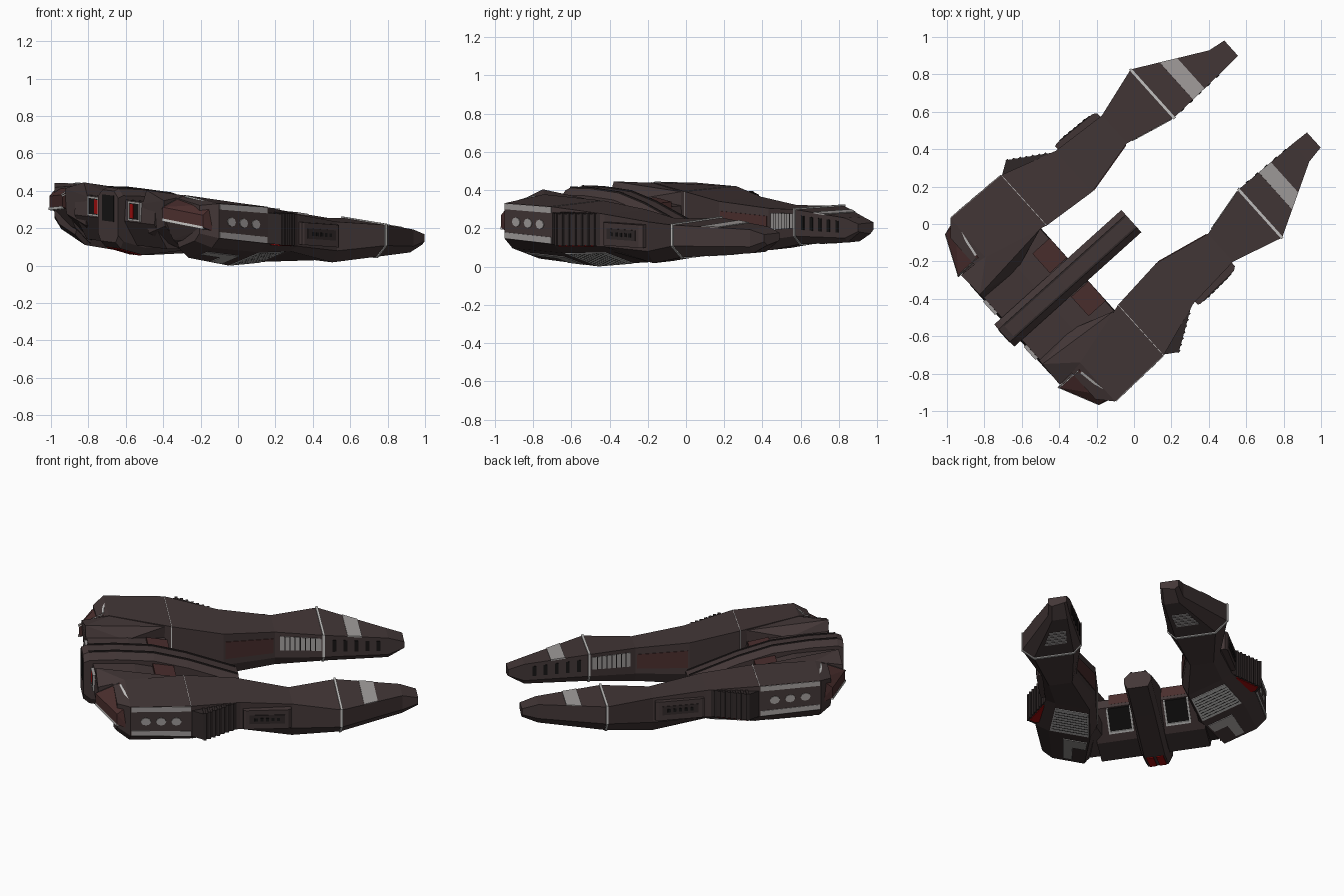
import bpy, bmesh, math
from mathutils import Vector

if "Cube" in bpy.data.objects:
    bpy.data.objects.remove(bpy.data.objects["Cube"])

A = math.radians(42)                       # heading of the hull in plan
C, S = math.cos(A), math.sin(A)

def mat(name, r, g, b):
    m = bpy.data.materials.new(name)
    m.diffuse_color = (r, g, b, 1)
    m.use_nodes = True
    m.node_tree.nodes["Principled BSDF"].inputs["Base Color"].default_value = m.diffuse_color
    return m

BROWN = mat("hull brown", .056, .038, .038)
DARK = mat("dark brown", .030, .022, .022)
RUST = mat("rust brown", .068, .027, .026)
GREY = mat("marking grey", .36, .34, .335)
LIGHT = mat("trim light grey", .56, .55, .54)
RED = mat("glow red", .33, .004, .004)
BLACK = mat("vent black", .008, .007, .007)

def place(p):
    """Local (forward, left, height) -> world, with heading, slight roll and pitch."""
    u, w, h = p
    v = w + .021
    return Vector((u * C - v * S, u * S + v * C, h + .083 * w - .055 * u))

def add_hull(bm, pts):
    t = bmesh.new()
    for p in pts:
        t.verts.new(p)
    r = bmesh.ops.convex_hull(t, input=t.verts[:])
    junk = {e for e in r["geom_interior"] + r["geom_unused"] if isinstance(e, bmesh.types.BMVert)}
    bmesh.ops.delete(t, geom=list(junk), context='VERTS')
    bmesh.ops.dissolve_limit(t, angle_limit=.02, verts=t.verts[:], edges=t.edges[:])
    me = bpy.data.meshes.new("tmp")
    t.to_mesh(me)
    t.free()
    bm.from_mesh(me)
    bpy.data.meshes.remove(me)

def add_loft(bm, rings):
    vs = [[bm.verts.new(p) for p in r] for r in rings]
    n = len(vs[0])
    for a, b in zip(vs, vs[1:]):
        for i in range(n):
            bm.faces.new((a[i], a[(i + 1) % n], b[(i + 1) % n], b[i]))
    bm.faces.new(vs[0])
    bm.faces.new(vs[-1][::-1])

def build(name, material, hulls=(), lofts=(), both=True):
    bm = bmesh.new()
    for s in ((1, -1) if both else (1,)):
        fit = lambda pts: [place((u, s * w, h)) for u, w, h in pts]
        for pts in hulls:
            add_hull(bm, fit(pts))
        for rings in lofts:
            add_loft(bm, [fit(r) for r in rings])
    bmesh.ops.recalc_face_normals(bm, faces=bm.faces[:])
    me = bpy.data.meshes.new(name)
    bm.to_mesh(me)
    bm.free()
    me.materials.append(material)
    ob = bpy.data.objects.new(name, me)
    bpy.context.collection.objects.link(ob)

def box(u0, u1, w0, w1, h0, h1):
    return [(u, w, h) for u in (u0, u1) for w in (w0, w1) for h in (h0, h1)]

# Prong stations: forward, inner, outer, top inner, top outer, outer lip, belly, inner lip
ST = [(-.78, .39, .58, .355, .33, .18, .09, .15),
      (-.71, .38, .658, .373, .35, .165, .04, .10),
      (-.35, .285, .648, .352, .35, .155, .012, .10),
      (-.05, .256, .55, .32, .32, .15, .045, .12),
      (.26, .325, .525, .295, .295, .14, .075, .13),
      (.54, .258, .605, .31, .30, .19, .125, .17),
      (.92, .27, .40, .285, .28, .19, .155, .18),
      (1.015, .276, .385, .258, .258, .22, .215, .22)]

def section(u, grow=0):
    for a, b in zip(ST, ST[1:]):
        if u <= b[0]:
            break
    t = (u - a[0]) / (b[0] - a[0])
    _, wi, wo, ti, to, lo, hb, li = [x + (y - x) * t for x, y in zip(a, b)]
    d, g = wo - wi, grow
    tilt = .25 * d * min(1, max(0, (.26 - u) / .31))      # belly rises outward at the rear
    return [(u, wi - g, ti + g), (u, wo + g, to + g), (u, wo + g, lo),
            (u, wo - .2 * d, min(hb + tilt, lo - .02) - g), (u, wi + .12 * d, hb - g), (u, wi - g, li)]

def on_skin(face, u, t):
    s = section(u)
    return Vector(s[face]).lerp(Vector(s[(face + 1) % 6]), t)

def patch(face, pts, thick=.004):
    """Thin plate on a prong face; face 0 top, 1 outer, 2 outer bevel, 3 belly, 4 inner bevel, 5 inner."""
    p = [on_skin(face, u, t) for u, t in pts]
    n = (p[1] - p[0]).cross(p[2] - p[0]).normalized() * thick
    return [q + n for q in p] + [q - n for q in p]

def strip(face, u0, u1, t0=0, t1=1, thick=.004):
    return patch(face, [(u0, t0), (u1, t0), (u1, t1), (u0, t1)], thick)

def spot(face, u, t, ru, rt, thick=.005):
    return patch(face, [(u + ru * math.cos(k * math.pi / 4), t + rt * math.sin(k * math.pi / 4))
                        for k in range(8)], thick)

# Twin prongs with trim rings
build("prong", BROWN, lofts=[[section(s[0]) for s in ST]])
build("prong_ring", LIGHT, lofts=[[section(.532, .007), section(.546, .007)]])
build("body_seam", LIGHT, hulls=[strip(5, -.356, -.351, thick=.002), strip(0, -.354, -.351, thick=.002)])

# Painted bands and outer side panels
build("prong_top_band", GREY, [strip(0, .68, .765)])
build("side_panel_bars", GREY, [strip(1, -.705, -.355, .01, .17), strip(1, -.705, -.355, .82, .99)])
build("side_panel_ovals", GREY, [spot(1, u, .5, .03, .13) for u in (-.62, -.53, -.44)])

# Inner wall: rust plate, slatted panel and slots
build("inner_rust_plate", RUST, [strip(5, -.04, .25, .2, .75)])
build("inner_slat_panel", GREY, [strip(5, .29, .525, .3, .85)])
build("inner_slat_gaps", BLACK, [strip(5, u, u + .006, .3, .85, .0045)
                                 for u in [.315 + .029 * i for i in range(7)]])
build("inner_slots", BLACK, [strip(5, u, u + .022, .25, .8) for u in (.59, .655, .72, .785, .85)])

# Belly grilles, patches and tip vents
build("belly_grille", LIGHT, [strip(3, -.34, -.1, .03, .97)])
build("belly_grille_gaps", BLACK, [strip(3, -.318 + .026 * i, -.313 + .026 * i, .06, .94, .0045)
                                   for i in range(8)])
build("belly_patches", GREY, [strip(3, -.68, -.52, .35, .6), strip(3, -.52, -.42, .35, .95)])
build("tip_vent", GREY, [strip(3, .66 + .028 * i, .676 + .028 * i, .15, .85) for i in range(5)])

# Ribbed intakes on the outer flank
def flank(u):
    return .692 - (u + .28) * .64

build("intake_core", DARK, [[(u, w, h) for u, w in ((-.355, .60), (-.35, .645), (-.28, .69), (-.07, .555), (-.07, .5))
                             for h in (.155, .32)]])
build("intake_ribs", DARK, [box(u, u + .016, .56, flank(u + .016) + .006, .152, .325)
                            for u in [-.285 + .029 * i for i in range(7)]])
build("intake_glow", RED, [[(u, w, h) for u, w in ((-.32, .60), (-.31, .65), (-.27, .672), (-.11, .57), (-.11, .53))
                            for h in (.148, .156)]])

# Dotted equipment box on the outer prong neck
build("neck_box", BROWN, [[(u, w, h) for u, w in ((-.035, .57), (-.02, .576), (.23, .564), (.25, .55),
                                                  (.25, .5), (-.035, .5)) for h in (.16, .28)]])
build("neck_box_recess", DARK, [[(u, w, h) for u, w in ((0, .579), (.21, .569), (.21, .55), (0, .55))
                                 for h in (.195, .25)]])
build("neck_box_dots", BLACK, [box(u, u + .018, .55, .581 - .048 * u, .212, .232)
                               for u in [.03 + .033 * i for i in range(5)]])

# Rear pods with light trim
build("rear_pod", RUST, [[(-.74, .40, .367), (-.71, .62, .345), (-.885, .40, .30), (-.785, .615, .28),
                          (-.885, .40, .235), (-.785, .615, .215), (-.70, .40, .19), (-.70, .64, .19)]])
build("rear_pod_trim", LIGHT, [
    [(-.735, .42, .35), (-.735, .42, .372), (-.747, .42, .366), (-.705, .61, .335), (-.705, .61, .353), (-.717, .61, .347)],
    [(-.745, .396, .355), (-.745, .407, .370), (-.888, .396, .29), (-.888, .407, .303)],
    [(-.888, .40, .225), (-.888, .40, .24), (-.87, .40, .225), (-.788, .616, .205), (-.788, .616, .22), (-.77, .61, .205)]])
build("rear_underside", BROWN, [[(-.86, .39, .23), (-.77, .60, .21), (-.70, .39, .21), (-.70, .64, .2),
                                 (-.80, .39, .13), (-.74, .56, .14), (-.69, .39, .05), (-.69, .54, .10)]])

# Central deck joining the prongs
deck = [(-.87, .20), (-.86, .315), (-.62, .315), (-.51, .295), (-.39, .275), (-.385, .22), (-.58, .09), (-.78, .075)]
build("centre_deck", BROWN, [[(u, w, h) for u, h in deck for w in (-.32, .32)]], both=False)
build("deck_shoulder", BROWN, [[(-.865, .25, .38), (-.87, .395, .335), (-.70, .385, .37), (-.39, .295, .348),
                                (-.63, .214, .305), (-.4, .30, .11), (-.865, .22, .305), (-.85, .25, .15),
                                (-.86, .395, .2), (-.7, .38, .07)]])
build("deck_front_plate", RUST, [[(u, w, h) for u, t in ((-.51, .318), (-.386, .302))
                                  for w in (.085, .225) for h in (.24, t)]])

# Pale frames below the deck's front edge
def under(u):
    return .22 + (u + .385) * .667

build("under_window", BLACK, [[(u, w, under(u) + d) for u in (-.52, -.39) for w in (.10, .235) for d in (-.004, .004)]])
build("under_window_frame", LIGHT, [[(u, w, under(u) + d) for u in us for w in ws for d in (-.008, .004)]
                                    for us, ws in (((-.53, -.388), (.095, .105)), ((-.53, -.388), (.232, .242)),
                                                   ((-.53, -.517), (.095, .242)))])

# Rear engine openings with the glow at the inner side of each frame
build("engine_recess", BLACK, [box(-.874, -.86, .125, .20, .215, .30)])
build("engine_glow", RED, [box(-.876, -.86, .125, .155, .22, .295)])
build("engine_frame", GREY, [box(-.878, -.86, a, b, c, d) for a, b, c, d in
                             ((.115, .125, .205, .31), (.20, .21, .205, .31),
                              (.115, .21, .205, .215), (.115, .21, .30, .31))])

# Central spine
spine = [(-.915, .355, .08), (-.88, .37, .05), (-.72, .375, .025), (-.5, .365, .055), (-.3, .32, .085), (0, .225, .12)]
build("spine", BROWN, lofts=[[[(u, -.045, t), (u, .045, t), (u, .08, t - .035), (u, .08, b + .04),
                               (u, .06, b), (u, -.06, b), (u, -.08, b + .04), (u, -.08, t - .035)]
                              for u, t, b in spine]], both=False)
build("spine_rails", DARK, [[(u, w, t + d) for u, t in seg for w in (.036, .046) for d in (-.004, .006)]
                            for seg in (((-.88, .37), (-.72, .375)), ((-.72, .375), (-.5, .365)),
                                        ((-.5, .365), (-.3, .32)), ((-.3, .32), (-.01, .228)))])
build("spine_rear_vent", BLACK, [box(-.919, -.91, -.045, .045, .19, .33)], both=False)
build("spine_thruster_glow", RED, [[(u, w, h + d) for u, h in ((-.88, .051), (-.72, .025))
                                    for w in (.008, .05) for d in (-.005, .004)]])

# Rest the whole craft on the ground plane
low = min(v.co.z for o in bpy.data.objects for v in o.data.vertices)
for o in bpy.data.objects:
    for v in o.data.vertices:
        v.co.z -= low
